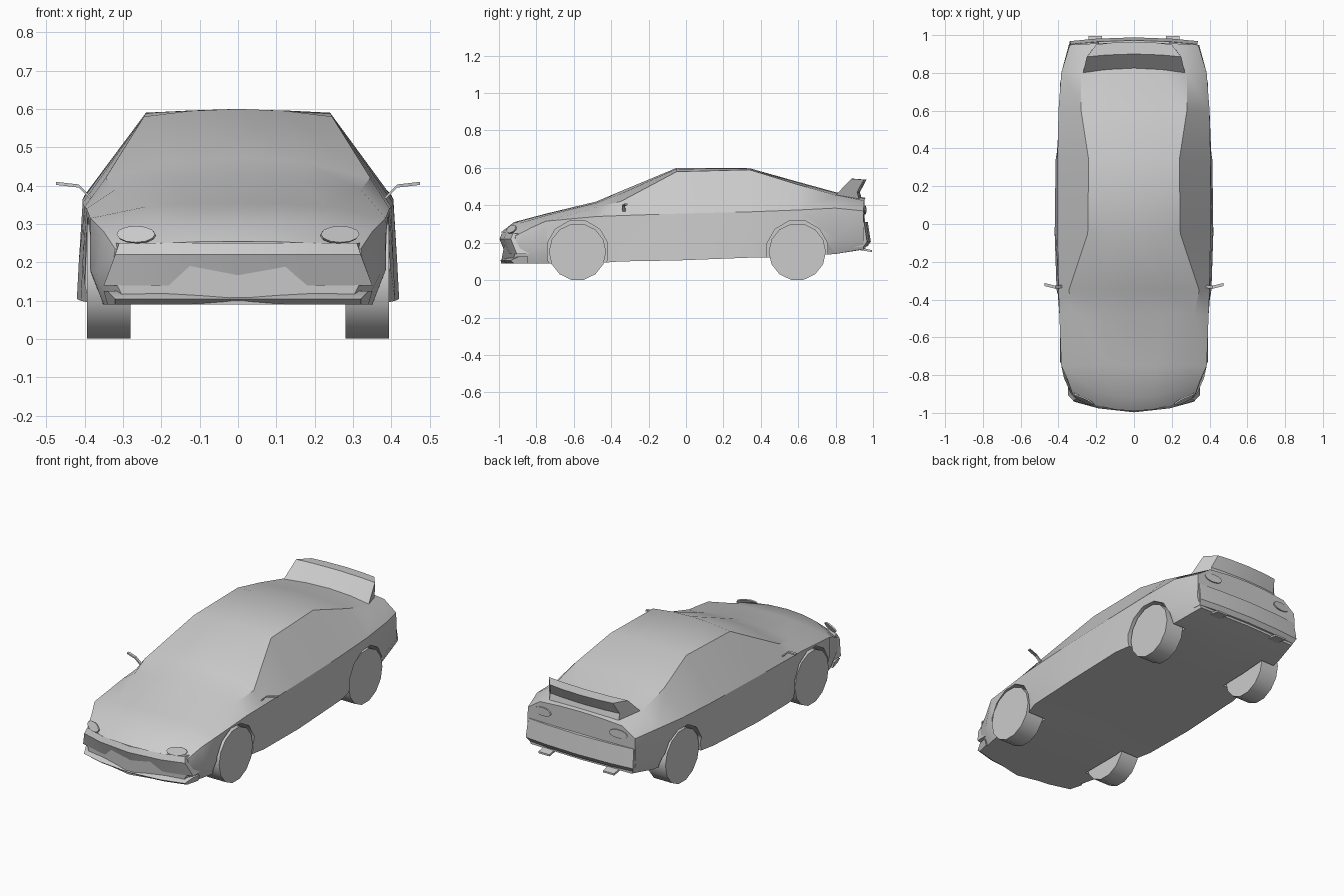
import bpy, bmesh, math
from mathutils import Vector

old = bpy.data.objects.get("Cube")
if old:
    bpy.data.objects.remove(old)

paint = bpy.data.materials.new("light_grey")
paint.use_nodes = True
GREY = (0.6, 0.6, 0.6, 1)
paint.diffuse_color = GREY
paint.node_tree.nodes["Principled BSDF"].inputs["Base Color"].default_value = GREY


def add_mesh(name, verts, faces, smooth=None):
    """Mesh object with outward normals and optional smooth shading."""
    mesh = bpy.data.meshes.new(name)
    mesh.from_pydata(verts, [], faces)
    bm = bmesh.new()
    bm.from_mesh(mesh)
    bmesh.ops.recalc_face_normals(bm, faces=bm.faces)
    bm.to_mesh(mesh)
    bm.free()
    mesh.materials.append(paint)
    obj = bpy.data.objects.new(name, mesh)
    bpy.context.collection.objects.link(obj)
    if smooth:
        smooth_shade(obj, smooth)
    return obj


def smooth_shade(obj, angle):
    bpy.ops.object.select_all(action='DESELECT')
    obj.select_set(True)
    bpy.context.view_layer.objects.active = obj
    bpy.ops.object.shade_smooth_by_angle(angle=math.radians(angle))


def loft(name, rings, smooth=None):
    """Closed solid through rings of equal point count."""
    n = len(rings[0])
    faces = [tuple(range(n)), tuple(range((len(rings) - 1) * n, len(rings) * n))]
    for r in range(len(rings) - 1):
        for i in range(n):
            j = (i + 1) % n
            faces.append((r * n + i, r * n + j, (r + 1) * n + j, (r + 1) * n + i))
    return add_mesh(name, [p for ring in rings for p in ring], faces, smooth)


def disc_ring(x, y, z, radius, sides):
    turn = 2 * math.pi / sides
    return [(x, y + radius * math.sin(turn * (i + 0.5)),
             z + radius * math.cos(turn * (i + 0.5))) for i in range(sides)]


# Body stations: y, then sill, side, belt and roof-edge (x, z), then centre height
stations = [
    (-.99, .29, .09, .33, .17, .32, .235, .20, .25, .255),
    (-.92, .33, .09, .37, .17, .35, .28, .21, .305, .31),
    (-.75, .35, .09, .385, .18, .385, .315, .24, .345, .355),
    (-.48, .37, .09, .39, .18, .395, .34, .32, .39, .42),
    (-.35, .41, .10, .405, .2, .40, .345, .345, .42, .475),
    (-.05, .42, .105, .415, .2, .405, .355, .245, .58, .6),
    (.34, .415, .12, .41, .2, .405, .365, .24, .59, .598),
    (.6, .37, .125, .395, .21, .40, .375, .28, .51, .525),
    (.8, .35, .14, .385, .22, .385, .385, .28, .455, .47),
    (.96, .32, .165, .345, .22, .34, .37, .26, .425, .44),
]
rings = []
for y, xa, za, xb, zb, xc, zc, xd, zd, top in stations:
    half = [(xa, za), (xb, zb), (xc, zc), (xd, zd), (xd * .5, zd + (top - zd) * .75)]
    points = half + [(0, top)] + [(-x, z) for x, z in reversed(half)] + [(0, za)]
    bow = .75 if y < -.9 else .1 if y > .9 else 0
    rings.append([(x, y + bow * x * x * (1 if y < 0 else -1), z) for x, z in points])
body = loft("body", rings)

# Wheels and their arch cut-outs
AXLES = {"front": -.58, "rear": .595}
for end, y in AXLES.items():
    for side, s in (("left", 1), ("right", -1)):
        loft(f"{end}_{side}_wheel", [disc_ring(s * x, y, .151, .153, 14) for x in (.28, .393)], 40)
        cutter = loft(f"{end}_{side}_arch_cutter",
                      [disc_ring(s * x, y, .155, .167, 12) for x in (.27, .6)])
        cut = body.modifiers.new("arch", 'BOOLEAN')
        cut.operation = 'DIFFERENCE'
        cut.solver = 'EXACT'
        cut.object = cutter
        cutter.hide_render = True
        cutter.hide_viewport = True

# Bake the arches into the body, then smooth it
bpy.context.view_layer.update()
baked = bpy.data.meshes.new_from_object(body.evaluated_get(bpy.context.evaluated_depsgraph_get()))
body.modifiers.clear()
body.data = baked
smooth_shade(body, 32)


def bar(name, section, widths, smooth=35, sweep=0):
    """Cross-car part: (y, z) section, wide in the middle, swept at its ends."""
    out = []
    for f in (-1, -.6, 0, .6, 1):
        out.append([(f * w, y + sweep * f * f, z) for (y, z), w in zip(section, widths)])
    return loft(name, out, smooth)


# Bumpers and front lip
bar("front_bumper", [(-.90, .25), (-.985, .25), (-.997, .22), (-.965, .14), (-.90, .14)],
    (.33, .31, .32, .35, .35), sweep=.06)
bar("front_lip", [(-.9, .09), (-.975, .09), (-.995, .105), (-.95, .125), (-.9, .125)],
    (.34, .32, .32, .34, .35), sweep=.055)
bar("rear_bumper", [(.88, .17), (.97, .18), (.988, .205), (.972, .31), (.88, .32)],
    (.345, .33, .34, .335, .36), sweep=-.02)

# Rear wing with a swept front edge
bar("rear_wing", [(.815, .455), (.90, .542), (.965, .537), (.93, .47), (.94, .435)],
    (.27, .25, .20, .22, .22), sweep=-.015)

for side, s in (("left", 1), ("right", -1)):
    # Door mirror: thin bent blade
    path = [(.375, -.33, .355), (.415, -.335, .395), (.475, -.32, .402)]
    loft(f"{side}_mirror", [[(s * x, y - .008, z), (s * x, y + .008, z),
                            (s * x, y + .008, z + .008), (s * x, y - .008, z + .008)]
                           for x, y, z in path])

    # Exhaust fin below the rear bumper
    loft(f"{side}_exhaust_fin", [[(s * x, .9, .165), (s * x, .995, .15),
                                 (s * x, .995, .16), (s * x, .9, .18)] for x in (.17, .24)])

    # Headlamp and tail lamp: shallow oval lenses
    for name, centre, across, up in (
            ("headlamp", (s * .265, -.932, .272), Vector((s, .45, 0)), Vector((0, .5, 1))),
            ("tail_lamp", (s * .24, .956, .375), Vector((s, -.08, 0)), Vector((0, 0, 1)))):
        across, up = across.normalized(), up.normalized()
        normal = across.cross(up) * s
        lens = []
        for depth in (-.004, .004):
            lens.append([Vector(centre) + normal * depth
                         + across * .055 * math.cos(a * math.pi / 6)
                         + up * .024 * math.sin(a * math.pi / 6) for a in range(12)])
        loft(f"{side}_{name}", lens, 40)
